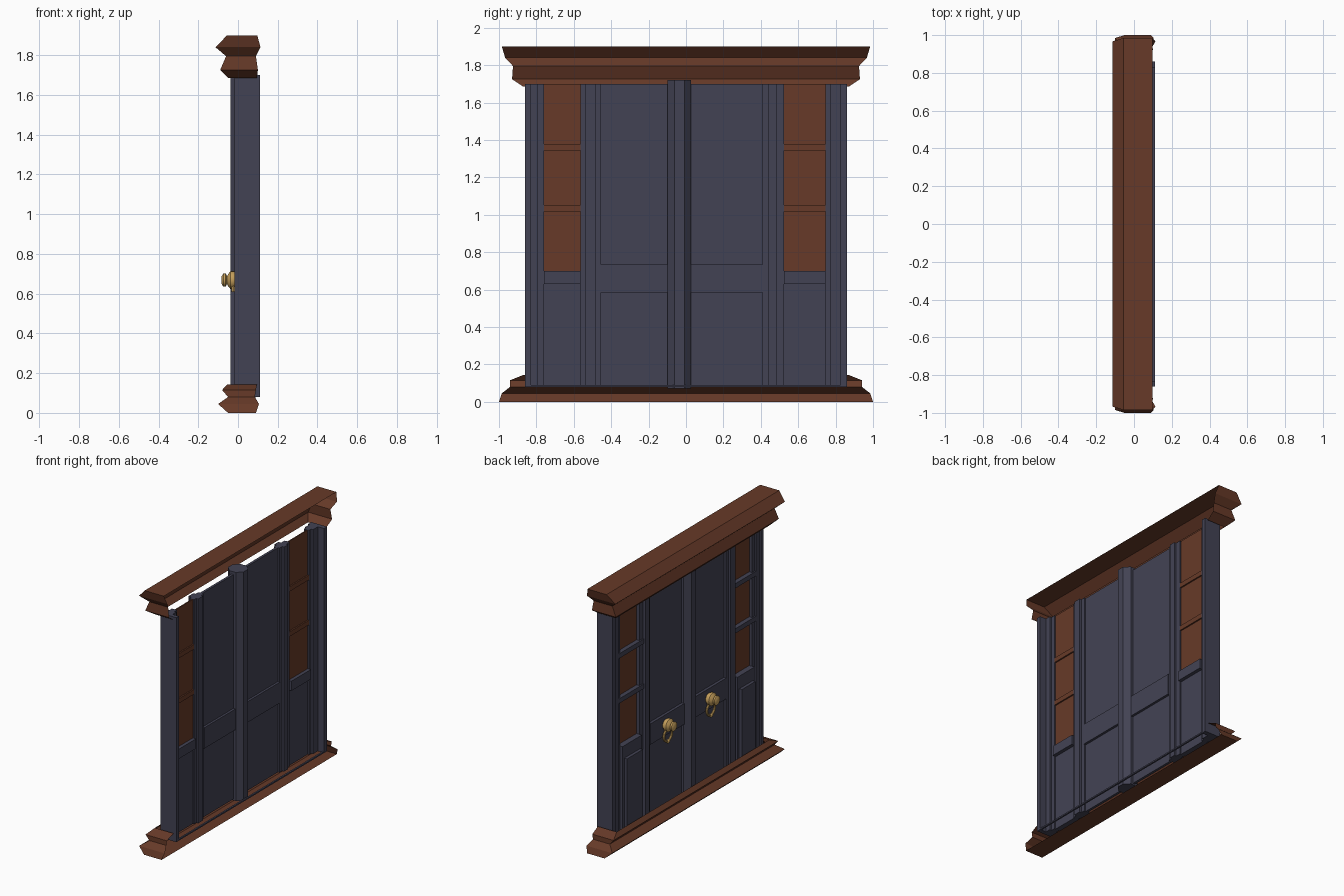
import bpy, bmesh, math
from mathutils import Matrix

if "Cube" in bpy.data.objects:
    bpy.data.objects.remove(bpy.data.objects["Cube"])


def material(name, rgb):
    m = bpy.data.materials.new(name)
    m.diffuse_color = (*rgb, 1)
    m.use_nodes = True
    m.node_tree.nodes["Principled BSDF"].inputs["Base Color"].default_value = m.diffuse_color
    return m


BROWN = material("brown_wood", (0.135, 0.042, 0.021))
SLATE = material("slate_paint", (0.055, 0.055, 0.088))
GOLD = material("old_brass", (0.58, 0.36, 0.11))


def finish(name, bm, mat):
    me = bpy.data.meshes.new(name)
    bm.to_mesh(me)
    bm.free()
    me.materials.append(mat)
    ob = bpy.data.objects.new(name, me)
    bpy.context.collection.objects.link(ob)
    return ob


def box(name, x0, x1, y0, y1, z0, z1, mat=SLATE):
    y0, y1 = min(y0, y1), max(y0, y1)
    bm = bmesh.new()
    bmesh.ops.create_cube(bm, size=1)
    for v in bm.verts:
        v.co.x = (x0 + x1) / 2 + v.co.x * (x1 - x0)
        v.co.y = (y0 + y1) / 2 + v.co.y * (y1 - y0)
        v.co.z = (z0 + z1) / 2 + v.co.z * (z1 - z0)
    return finish(name, bm, mat)


def moulding(name, rows, cap):
    """U-shaped moulding, open at the +x side; rows of (x front, y end, x back, z)."""
    bm = bmesh.new()
    paths = [[bm.verts.new(p) for p in ((xb, -y, z), (xf, -y, z), (xf, y, z), (xb, y, z))]
             for xf, y, xb, z in rows]
    for a, b in zip(paths, paths[1:]):
        for i in range(3):
            bm.faces.new((a[i + 1], a[i], b[i], b[i + 1]))
    if cap == "top":
        bm.faces.new(paths[-1])
    else:
        bm.faces.new(paths[0][::-1])
    return finish(name, bm, BROWN)


# cornice and plinth
moulding("cornice", [(-0.05, 0.87, 0.095, 1.685), (-0.09, 0.93, 0.10, 1.725),
                     (-0.06, 0.925, 0.09, 1.795), (-0.113, 0.967, 0.113, 1.84),
                     (-0.055, 0.985, 0.097, 1.90)], "top")
moulding("plinth", [(-0.05, 1.0, 0.09, 0.0), (-0.10, 0.985, 0.105, 0.045),
                    (-0.05, 0.94, 0.085, 0.08), (-0.08, 0.94, 0.09, 0.115),
                    (-0.055, 0.87, 0.095, 0.143)], "bottom")

Z0, Z1 = 0.08, 1.70

# y lines per side: outer jamb, window, post, door leaf
sides = {
    "left": (-0.86, -0.83, -0.79, -0.76, -0.565, -0.54, -0.485, -0.455, -0.08),
    "right": (0.86, 0.825, 0.77, 0.745, 0.525, 0.485, 0.44, 0.41, 0.01),
}
for side, y in sides.items():
    # stepped outer jamb
    box(side + "_jamb", -0.017, 0.11, y[0], y[1], Z0, Z1)
    box(side + "_jamb_step", -0.005, 0.06, y[1], y[2], Z0, Z1)
    box(side + "_jamb_bead", 0.005, 0.045, y[2], y[3], Z0, Z1)
    # side window with its bars
    box(side + "_window", 0.027, 0.035, y[3], y[4], 0.70, Z1, BROWN)
    for i, z in enumerate((1.035, 1.36)):
        box(f"{side}_window_bar_{i}", -0.005, 0.027, y[2], y[5], z - 0.017, z + 0.017)
        box(f"{side}_window_inner_bar_{i}", 0.035, 0.045, y[3], y[4], z - 0.017, z + 0.017, BROWN)
    # sill and raised lower panel
    box(side + "_window_sill", -0.015, 0.06, y[3], y[4], 0.63, 0.70)
    box(side + "_lower_panel", -0.015, 0.035, y[3], y[4], Z0, 0.63)
    s = 1 if side == "right" else -1
    box(side + "_raised_panel", -0.037, -0.015, y[3] - s * 0.02, y[4] + s * 0.02, Z0, 0.61)
    # post between window and door
    box(side + "_post_outer_bead", 0.005, 0.045, y[4], y[5], Z0, Z1)
    box(side + "_post", -0.017, 0.06, y[5], y[6], Z0, Z1)
    box(side + "_post_inner_bead", 0.0, 0.045, y[6], y[7], Z0, Z1)
    # door leaf with its middle rail
    box(side + "_door", 0.015, 0.033, y[7], y[8], Z0, Z1)
    box(side + "_door_rail", -0.005, 0.05, y[7], y[8], 0.585, 0.735)

# thin threshold strip
box("threshold_strip", 0.098, 0.11, -0.86, 0.86, Z0, Z0 + 0.01)

# octagonal post at the meeting of the doors
bm = bmesh.new()
bmesh.ops.create_cone(bm, cap_ends=True, segments=8, radius1=0.068, radius2=0.068, depth=1.65,
                      matrix=Matrix.Translation((0.025, -0.035, 0.895)) @ Matrix.Rotation(math.pi / 8, 4, "Z"))
finish("centre_post", bm, SLATE)


def smooth(ob):
    for p in ob.data.polygons:
        p.use_smooth = True
    ob.data.set_sharp_from_angle(angle=math.radians(35))


# door pulls: turned rosette and hanging ring
turned = [(-0.005, 0.035), (-0.02, 0.045), (-0.038, 0.045), (-0.05, 0.03), (-0.055, 0.02),
          (-0.062, 0.033), (-0.074, 0.033), (-0.082, 0.02)]
N = 20
for side, yc in (("left", -0.25), ("right", 0.24)):
    bm = bmesh.new()
    rings = [[bm.verts.new((x, yc + r * math.cos(2 * math.pi * i / N), 0.668 + r * math.sin(2 * math.pi * i / N)))
              for i in range(N)] for x, r in turned]
    for a, b in zip(rings, rings[1:]):
        for i in range(N):
            bm.faces.new((a[i], a[(i + 1) % N], b[(i + 1) % N], b[i]))
    bm.faces.new(rings[0])
    bm.faces.new(rings[-1])
    bmesh.ops.recalc_face_normals(bm, faces=bm.faces)
    smooth(finish(side + "_pull_rosette", bm, GOLD))

    bpy.ops.mesh.primitive_torus_add(location=(-0.023, yc, 0.595), rotation=(0, math.pi / 2, 0),
                                     major_radius=0.045, minor_radius=0.009,
                                     major_segments=20, minor_segments=8)
    ob = bpy.context.object
    ob.name = side + "_pull_ring"
    ob.data.materials.append(GOLD)
    smooth(ob)
    # small drop at the bottom of the ring
    bm = bmesh.new()
    bmesh.ops.create_uvsphere(bm, u_segments=12, v_segments=8, radius=0.014,
                              matrix=Matrix.Translation((-0.023, yc, 0.548)))
    smooth(finish(side + "_pull_drop", bm, GOLD))
